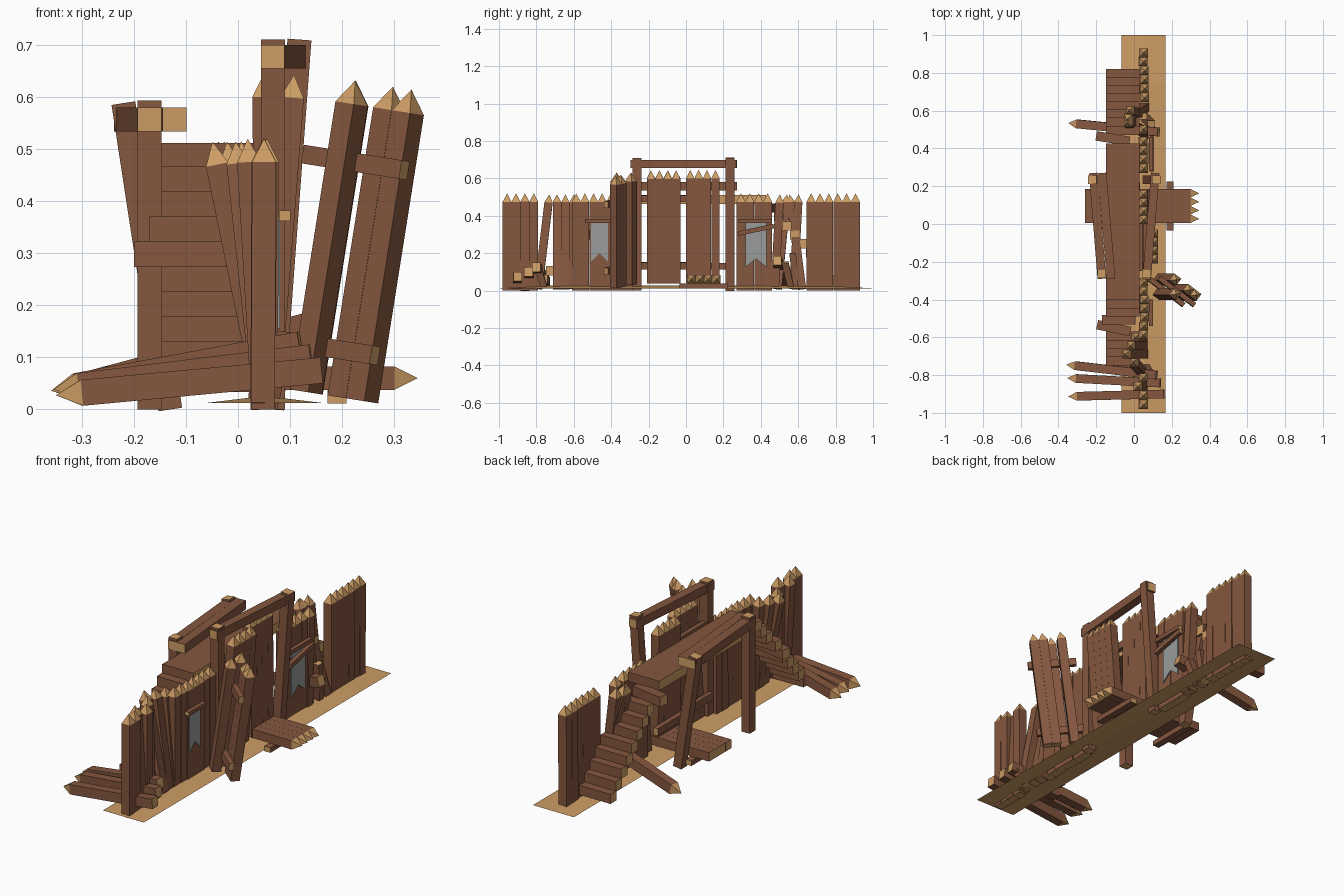
import bpy, bmesh, math, random
from mathutils import Vector, Matrix

if "Cube" in bpy.data.objects:
    bpy.data.objects.remove(bpy.data.objects["Cube"])

random.seed(4)


def material(name, rgb):
    m = bpy.data.materials.new(name)
    m.diffuse_color = (*rgb, 1)
    m.use_nodes = True
    m.node_tree.nodes["Principled BSDF"].inputs["Base Color"].default_value = m.diffuse_color
    return m


WOOD = material("brown_wood", (0.235, 0.095, 0.05))
CUT = material("cut_wood", (0.61, 0.335, 0.13))
GREY = material("grey_plate", (0.32, 0.33, 0.33))


def finish(name, bm):
    me = bpy.data.meshes.new(name)
    bmesh.ops.recalc_face_normals(bm, faces=bm.faces)
    bm.to_mesh(me)
    bm.free()
    for m in (WOOD, CUT, GREY):
        me.materials.append(m)
    ob = bpy.data.objects.new(name, me)
    bpy.context.collection.objects.link(ob)
    return ob


def bar(bm, p0, p1, w, d, tip=0.0, mat=Matrix(), ref=(0, 1, 0)):
    """Square timber from p0 to p1: brown sides, pale ends, optional pyramid tip.
    w is the size along ref, d is the size across it."""
    p0, p1 = Vector(p0), Vector(p1)
    z = (p1 - p0).normalized()
    u = Vector(ref) - z * z.dot(Vector(ref))
    u.normalize()
    v = z.cross(u)
    rings = []
    for p in (p0, p1):
        rings.append([bm.verts.new(mat @ (p + u * a * w / 2 + v * b * d / 2))
                      for a, b in ((-1, -1), (1, -1), (1, 1), (-1, 1))])
    lo, hi = rings
    for i in range(4):
        j = (i + 1) % 4
        bm.faces.new((lo[i], lo[j], hi[j], hi[i]))
    bm.faces.new(lo[::-1]).material_index = 1
    if tip:
        top = bm.verts.new(mat @ (p1 + z * tip))
        for i in range(4):
            bm.faces.new((hi[i], hi[(i + 1) % 4], top)).material_index = 1
    else:
        bm.faces.new(hi).material_index = 1


def single(name, *args, **kw):
    bm = bmesh.new()
    bar(bm, *args, **kw)
    return finish(name, bm)


# Thin earth strip, slightly raised along its middle
bm = bmesh.new()
rows = []
for i in range(9):
    y = -1 + i * 0.25
    mid = 0.012 if i in (0, 8) else 0.026
    rows.append([bm.verts.new((x, y, z)) for x, z in
                 ((-0.065, 0.012), (0.05, mid), (0.167, 0.012))])
for a, b in zip(rows, rows[1:]):
    for k in range(2):
        bm.faces.new((a[k], a[k + 1], b[k + 1], b[k])).material_index = 1
finish("ground_strip", bm)


# Upright palisade sections: first y, last y, number of stakes
def palisade(name, y0, y1, n):
    bm = bmesh.new()
    s = (y1 - y0) / n
    for i in range(n):
        y = y0 + s * (i + 0.5)
        dx = random.uniform(-0.004, 0.004)
        lean = -0.03 if (n == 4 and y0 < 0 and i == 2) else 0
        bar(bm, (0.05 + dx, y, 0), (0.052 + dx + lean, y, 0.475), s * 0.99, 0.046, 0.045)
    finish(name, bm)


palisade("palisade_front_end", -0.98, -0.79, 4)
palisade("palisade_front_middle", -0.61, -0.286, 7)
palisade("palisade_back_middle", 0.27, 0.46, 4)
palisade("palisade_back_end", 0.645, 0.93, 6)

# Loosened stakes leaning over: base x, base y, top x, top y
bm = bmesh.new()
for x0, y0, x1, y1 in ((0.05, -0.79, 0.0, -0.735), (0.055, -0.69, -0.04, -0.69),
                       (0.05, -0.645, -0.015, -0.645), (0.05, -0.60, 0.01, -0.60),
                       (0.055, 0.475, 0.05, 0.50), (0.06, 0.62, -0.03, 0.56),
                       (0.05, 0.575, -0.02, 0.60), (0.05, 0.49, -0.03, 0.535)):
    bar(bm, (x0, y0, 0.01), (x1, y1, 0.47), 0.044, 0.044, 0.045)
finish("leaning_stakes", bm)

# Fallen stakes lying across the ground
bm = bmesh.new()
for a, b in (((0.16, -0.90, 0.075), (-0.30, -0.912, 0.032)),
             ((0.14, -0.842, 0.10), (-0.305, -0.818, 0.045)),
             ((0.12, -0.80, 0.125), (-0.31, -0.75, 0.045)),
             ((0.13, 0.487, 0.16), (-0.30, 0.53, 0.045))):
    bar(bm, a, b, 0.046, 0.05, 0.05)
finish("fallen_stakes", bm)

# Broken stubs by the gaps
bm = bmesh.new()
bar(bm, (0.06, 0.56, 0.02), (0.09, 0.53, 0.15), 0.035, 0.04)
bar(bm, (0.04, 0.59, 0.02), (0.05, 0.57, 0.20), 0.035, 0.04)
bar(bm, (0.06, -0.76, 0.02), (0.08, -0.79, 0.12), 0.035, 0.04)
finish("broken_stubs", bm)


# Gate panels: four stakes with two cross bars on the inner side;
# one stake may be knocked forward over the bars
def gate_panel(name, mat, loose=None, reach=(-0.13, 0.13)):
    bm = bmesh.new()
    for i in range(4):
        y = -0.0675 + 0.045 * i
        x = -0.062 if i == loose else 0
        bar(bm, (x, y, 0), (x, y, 0.56), 0.0445, 0.045, 0.045, mat)
    for z in (0.09, 0.45):
        bar(bm, (-0.036, reach[0], z), (-0.036, reach[1], z), 0.036, 0.026,
            mat=mat, ref=(0, 0, 1))
    finish(name, bm)


T = Matrix.Translation


def R(deg, axis):
    return Matrix.Rotation(math.radians(deg), 4, axis)


gate_panel("gate_panel_front", T((0.06, -0.12, 0.04)) @ R(4.5, 'Y'))
gate_panel("gate_panel_back", T((0.055, 0.09, 0.04)) @ R(-0.5, 'Y'))
gate_panel("gate_panel_fallen", T((-0.26, 0.095, 0.06)) @ R(90, 'Y') @ R(180, 'Z'))
gate_panel("gate_panel_swung", T((0.185, -0.335, 0.025)) @ R(9, 'Y') @ R(53, 'Z'),
           loose=2, reach=(-0.108, 0.13))

# Front gate frame, back post leaning outwards
single("gate_post_front", (0.067, -0.262, 0), (0.067, -0.262, 0.71), 0.046, 0.046)
single("gate_post_back", (0.065, 0.235, 0), (0.118, 0.235, 0.71), 0.046, 0.046)
single("gate_beam", (0.067, -0.295, 0.677), (0.112, 0.27, 0.677), 0.045, 0.045,
       ref=(0, 0, 1))

# Rear frame behind the walkway, with a doubled beam
single("rear_post_front", (-0.17, -0.262, 0), (-0.17, -0.262, 0.593), 0.046, 0.046)
single("rear_post_back", (-0.13, 0.235, 0), (-0.22, 0.235, 0.588), 0.046, 0.046)
single("rear_beam_outer", (-0.17, -0.29, 0.557), (-0.215, 0.27, 0.557), 0.046, 0.046,
       ref=(0, 0, 1))
single("rear_beam_inner", (-0.122, -0.29, 0.557), (-0.169, 0.27, 0.557), 0.046, 0.046,
       ref=(0, 0, 1))

# Walkway and the two flights of steps, a few steps knocked out of line
single("walkway", (-0.147, 0.012, 0.487), (0.03, 0.012, 0.487), 0.83, 0.048)
SHIFT = {2: (-0.17, 0.0), 3: (-0.195, 0.018)}
for side, start, name in ((1, 0.43, "steps_back"), (-1, -0.40, "steps_front")):
    bm = bmesh.new()
    for i in range(9):
        y = start + side * (0.022 + 0.043 * i)
        z = 0.466 - 0.048 * i
        x, skew = SHIFT.get(i, (-0.147, 0)) if side < 0 else (-0.147, 0)
        if side > 0 and i == 0:
            x, skew = -0.2, 0.015
        bar(bm, (x, y + skew, z - 0.024), (x + 0.177, y - skew, z - 0.024), 0.05, 0.049)
    finish(name, bm)


# Grey swallow-tailed plates on the wall, each under a wooden bar
def plate(name, y0, y1, z0, z1):
    bm = bmesh.new()
    mid = (y0 + y1) / 2
    f = bm.faces.new([bm.verts.new((0.076, y, z)) for y, z in
                      ((y0, z0), (mid, z0 + 0.045), (y1, z0), (y1, z1), (y0, z1))])
    g = bmesh.ops.extrude_face_region(bm, geom=[f])
    for v in g["geom"]:
        if isinstance(v, bmesh.types.BMVert):
            v.co.x += 0.005
    for f in bm.faces:
        f.material_index = 2
    finish(name, bm)


plate("hanging_plate_front", -0.508, -0.418, 0.155, 0.37)
plate("hanging_plate_back", 0.318, 0.43, 0.125, 0.365)
single("plate_bar_front", (0.09, -0.54, 0.372), (0.09, -0.40, 0.372), 0.02, 0.022, ref=(0, 0, 1))
single("plate_bar_back", (0.09, 0.28, 0.372), (0.09, 0.46, 0.372), 0.02, 0.022, ref=(0, 0, 1))
single("plate_bar_broken", (0.095, 0.28, 0.305), (0.095, 0.47, 0.345), 0.024, 0.02, ref=(0, 0, 1))
